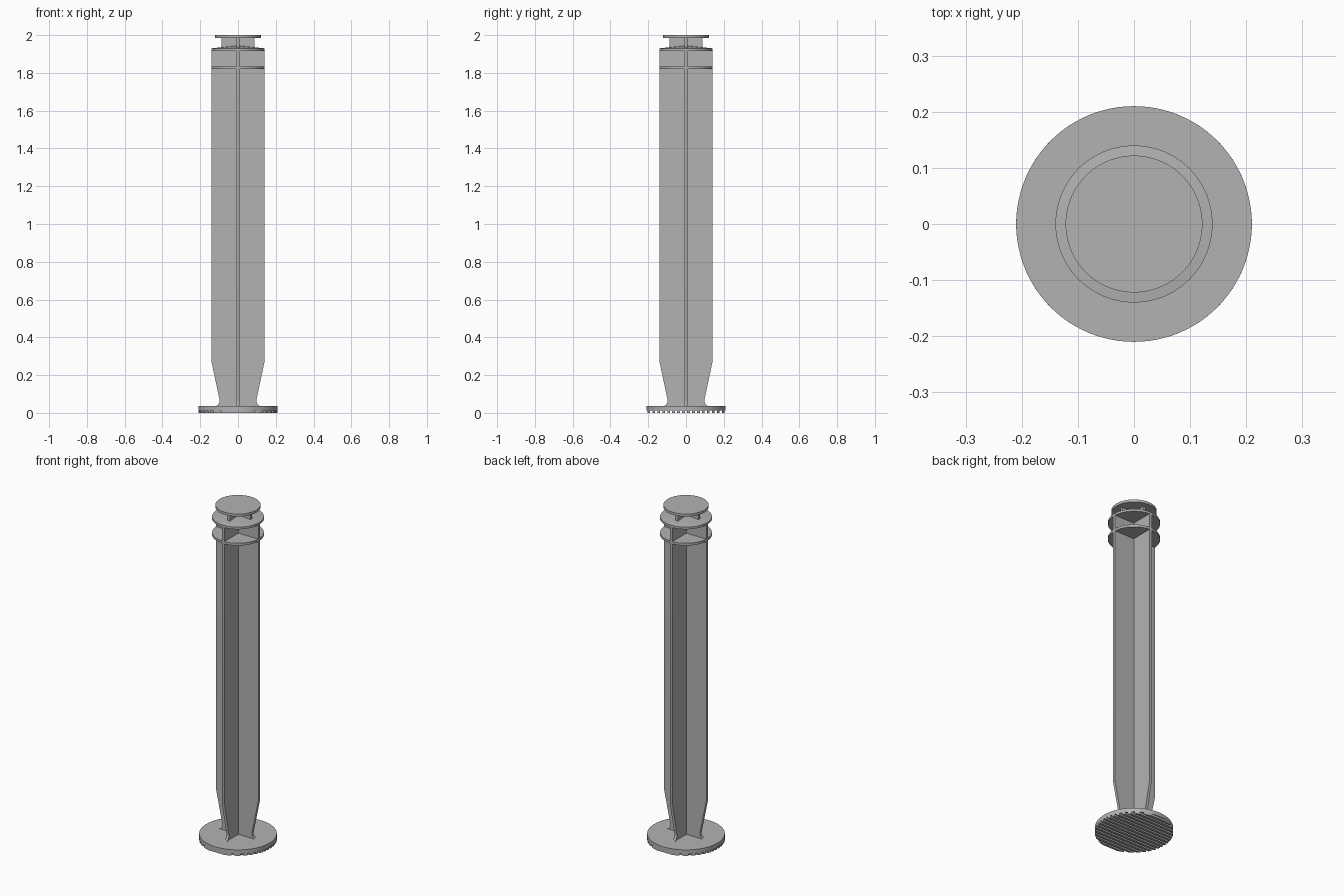
import bpy
import bmesh
import math
from mathutils import Matrix

if "Cube" in bpy.data.objects:
    bpy.data.objects.remove(bpy.data.objects["Cube"], do_unlink=True)

grey = bpy.data.materials.new("plain_grey")
grey.use_nodes = True
colour = (0.45, 0.45, 0.45, 1)
grey.diffuse_color = colour
grey.node_tree.nodes["Principled BSDF"].inputs["Base Color"].default_value = colour


def finish(name, bm):
    bmesh.ops.recalc_face_normals(bm, faces=bm.faces)
    mesh = bpy.data.meshes.new(name)
    bm.to_mesh(mesh)
    bm.free()
    mesh.materials.append(grey)
    ob = bpy.data.objects.new(name, mesh)
    bpy.context.collection.objects.link(ob)
    bpy.ops.object.select_all(action="DESELECT")
    ob.select_set(True)
    bpy.context.view_layer.objects.active = ob
    bpy.ops.object.shade_smooth_by_angle(angle=math.radians(30))
    return ob


def extrude(bm, points, offset):
    face = bm.faces.new([bm.verts.new(p) for p in points])
    new = bmesh.ops.extrude_face_region(bm, geom=[face])["geom"]
    bmesh.ops.translate(bm, vec=offset,
                        verts=[v for v in new if isinstance(v, bmesh.types.BMVert)])


def disc(name, radius, bottom, top, crown=0):
    bm = bmesh.new()
    bmesh.ops.create_cone(bm, cap_ends=True, segments=96, radius1=radius, radius2=radius,
                          depth=top - bottom,
                          matrix=Matrix.Translation((0, 0, (top + bottom) / 2)))
    if crown:
        # Slightly raised centre on the upper face
        cap = max(bm.faces, key=lambda f: f.calc_center_median().z)
        centre = bmesh.ops.poke(bm, faces=[cap])["verts"][0]
        centre.co.z += crown
    return finish(name, bm)


def vanes(name, half_profile, thickness):
    # Two crossing plates from one mirrored outline
    outline = half_profile + [(-x, z) for x, z in reversed(half_profile)]
    for label, angle in (("across", 0), ("deep", math.pi / 2)):
        bm = bmesh.new()
        extrude(bm, [(x, -thickness / 2, z) for x, z in outline], (0, thickness, 0))
        bmesh.ops.rotate(bm, verts=bm.verts, matrix=Matrix.Rotation(angle, 3, "Z"))
        finish(name + "_" + label, bm)


# Foot disc with parallel ribs underneath
R = 0.21
GROOVE = 0.012
disc("foot_disc", R, GROOVE, 0.036)
bm = bmesh.new()
count = 16
pitch = 2 * R / count
for i in range(count):
    low = -R + (i + 0.22) * pitch
    ys = [low + pitch * 0.56 * k / 4 for k in range(5)]
    edge = [(math.sqrt(R * R - y * y), y) for y in ys]
    loop = edge + [(-x, y) for x, y in reversed(edge)]
    extrude(bm, [(x, y, 0) for x, y in loop], (0, 0, GROOVE + 0.002))
finish("foot_ribs", bm)

# Cross-shaped shaft with tapered, flared foot
flare = []
for k in range(7):
    a = math.pi / 2 * k / 6
    flare.append((0.122 - 0.025 * math.sin(a), 0.066 - 0.03 * math.cos(a)))
vanes("shaft_vane", flare + [(0.14, 0.27), (0.14, 1.925)], 0.016)

# Sealing discs, neck and thumb cap
disc("lower_seal_disc", 0.14, 1.82, 1.834)
disc("upper_seal_disc", 0.14, 1.917, 1.93, crown=0.015)
vanes("neck_vane", [(0.087, 1.925), (0.087, 1.99)], 0.016)
disc("thumb_cap", 0.122, 1.985, 2.0)
